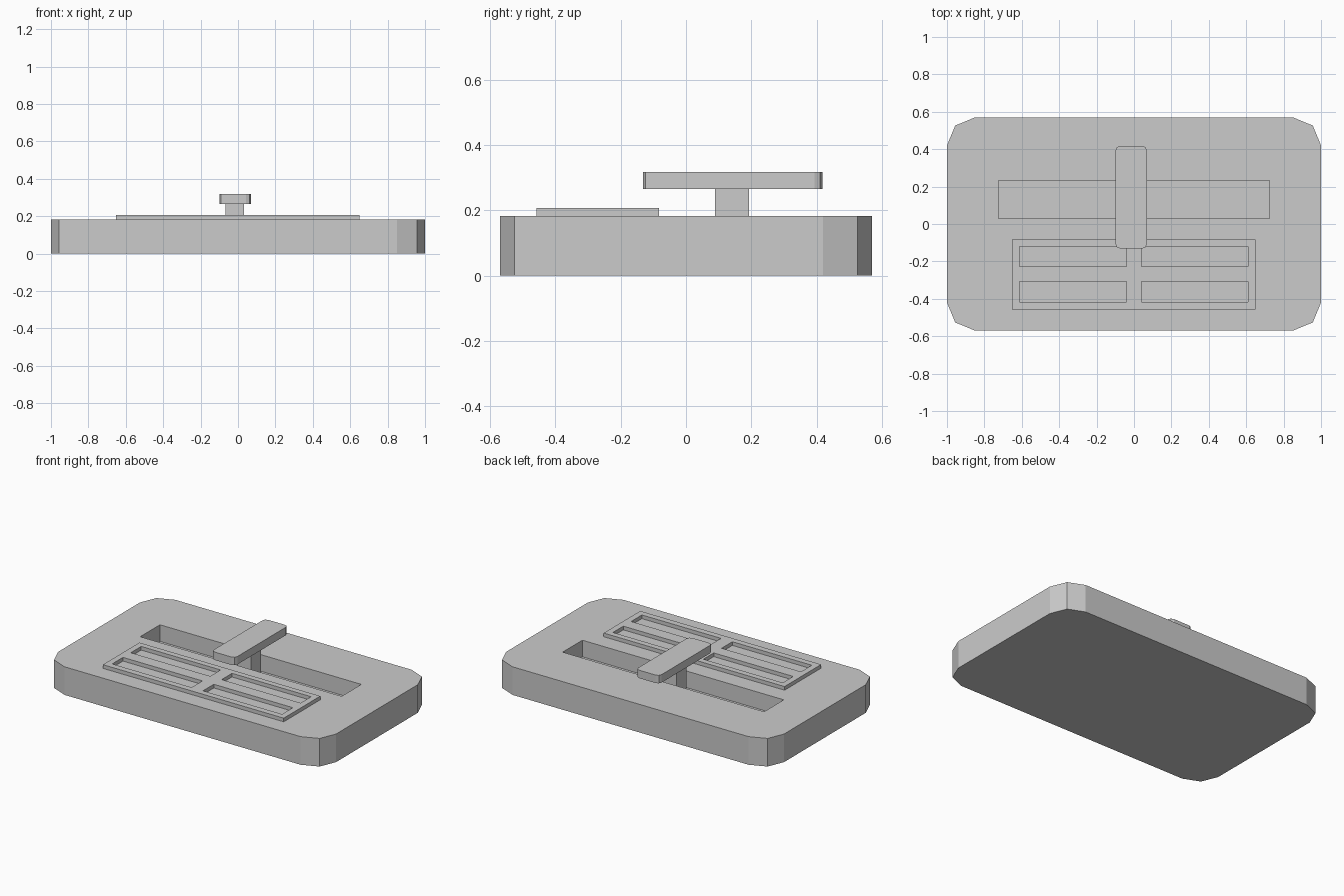
import bpy, bmesh

if "Cube" in bpy.data.objects:
    bpy.data.objects.remove(bpy.data.objects["Cube"])


def box(name, x0, x1, y0, y1, z0, z1, radius=0.0):
    """Box from its limits, with optional two-segment rounded vertical edges."""
    bm = bmesh.new()
    bmesh.ops.create_cube(bm, size=1)
    for v in bm.verts:
        v.co.x = x1 if v.co.x > 0 else x0
        v.co.y = y1 if v.co.y > 0 else y0
        v.co.z = z1 if v.co.z > 0 else z0
    if radius:
        upright = [e for e in bm.edges
                   if abs(e.verts[0].co.z - e.verts[1].co.z) > 1e-5]
        bmesh.ops.bevel(bm, geom=upright, offset=radius, segments=2,
                        profile=0.5, affect='EDGES')
    mesh = bpy.data.meshes.new(name)
    bm.to_mesh(mesh)
    bm.free()
    ob = bpy.data.objects.new(name, mesh)
    bpy.context.collection.objects.link(ob)
    return ob


def cut(target, cutter):
    """Subtract the cutter, apply the result and remove the cutter."""
    cutter.hide_render = True
    mod = target.modifiers.new("cut", 'BOOLEAN')
    mod.operation = 'DIFFERENCE'
    mod.solver = 'EXACT'
    mod.object = cutter
    bpy.context.view_layer.objects.active = target
    bpy.ops.object.modifier_apply(modifier=mod.name)
    bpy.data.objects.remove(cutter)


# Base plate with the lever slot
base = box("base_plate", -1, 1, -0.57, 0.57, 0, 0.183, 0.15)
cut(base, box("slot_cutter", -0.725, 0.725, 0.03, 0.233, 0.075, 0.4))

# Raised grille with four openings
grille = box("grille_frame", -0.652, 0.65, -0.458, -0.082, 0.183, 0.207)
for x0, x1 in ((-0.613, -0.041), (0.041, 0.61)):
    for y0, y1 in ((-0.418, -0.307), (-0.227, -0.12)):
        cut(grille, box("opening_cutter", x0, x1, y0, y1, 0.1, 0.3))

# Sliding lever: stem in the slot and handle on top
box("lever_stem", -0.066, 0.032, 0.089, 0.193, 0.075, 0.266)
box("lever_handle", -0.099, 0.069, -0.131, 0.418, 0.266, 0.318, 0.025)
